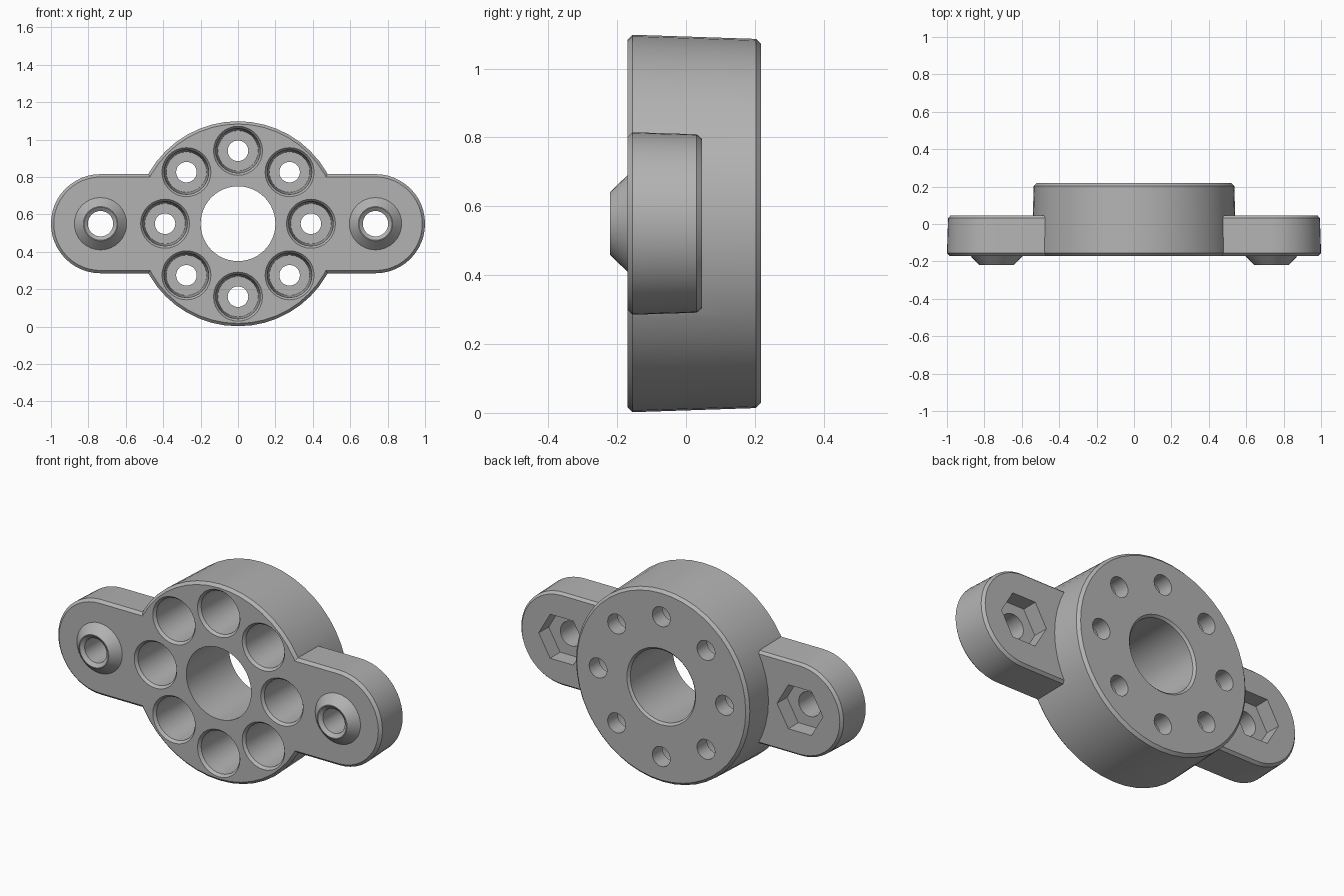
import bpy
import bmesh
from math import cos, sin, pi, radians
from mathutils import Matrix

if "Cube" in bpy.data.objects:
    bpy.data.objects.remove(bpy.data.objects["Cube"], do_unlink=True)

MID = 0.55        # height of the hub axis
FRONT, BACK, EAR_BACK = -0.17, 0.218, 0.046
EAR_X = 0.735

grey = bpy.data.materials.new("plain grey")
grey.use_nodes = True
colour = (0.45, 0.45, 0.45, 1)
grey.diffuse_color = colour
grey.node_tree.nodes["Principled BSDF"].inputs["Base Color"].default_value = colour


def turned(name, profile, x=0, z=MID, sides=48, half=0):
    """Capped solid from (radius, y) pairs; half stretches the ring into a slot."""
    bm = bmesh.new()
    if half:
        n = sides // 2
        ring = [(-pi / 2 + pi * i / n, half) for i in range(n + 1)]
        ring += [(pi / 2 + pi * i / n, -half) for i in range(n + 1)]
    else:
        ring = [(2 * pi * i / sides, 0) for i in range(sides)]
    loops = [[bm.verts.new((x + s + r * cos(a), y, z + r * sin(a))) for a, s in ring]
             for r, y in profile]
    for lo, hi in zip(loops, loops[1:]):
        for i in range(len(ring)):
            j = (i + 1) % len(ring)
            bm.faces.new((lo[i], lo[j], hi[j], hi[i]))
    bm.faces.new(loops[0])
    bm.faces.new(loops[-1])
    bmesh.ops.recalc_face_normals(bm, faces=bm.faces)
    mesh = bpy.data.meshes.new(name)
    bm.to_mesh(mesh)
    bm.free()
    mesh.materials.append(grey)
    obj = bpy.data.objects.new(name, mesh)
    bpy.context.collection.objects.link(obj)
    return obj


def combine(target, tool, operation):
    mod = target.modifiers.new(operation, "BOOLEAN")
    mod.operation, mod.solver, mod.object = operation, "EXACT", tool
    bpy.context.view_layer.objects.active = target
    bpy.ops.object.modifier_apply(modifier=mod.name)
    bpy.data.objects.remove(tool, do_unlink=True)


# Drafted hub with chamfered rims
body = turned("flange_body", [(0.533, FRONT), (0.548, FRONT + 0.015),
                              (0.536, BACK - 0.015), (0.521, BACK)], sides=48)

# Pair of rounded ears made as one slot-shaped plate
combine(body, turned("ears", [(0.25, FRONT), (0.265, FRONT + 0.015),
                              (0.259, EAR_BACK - 0.015), (0.246, EAR_BACK)],
                     half=EAR_X), "UNION")

# Main bore
combine(body, turned("main_bore", [(0.2, -0.3), (0.2, BACK - 0.012),
                                   (0.212, BACK), (0.212, 0.3)]), "DIFFERENCE")

# Ring of eight counterbored screw holes
for k in range(8):
    a = k * pi / 4
    combine(body, turned("screw_hole", [(0.131, -0.3), (0.131, FRONT), (0.119, FRONT + 0.015),
                                        (0.108, 0.13), (0.055, 0.13), (0.055, 0.3)],
                         0.39 * cos(a), MID + 0.39 * sin(a), 32), "DIFFERENCE")

# Conical bosses, through holes and hexagonal nut pockets on the ears
for x in (-EAR_X, EAR_X):
    combine(body, turned("boss", [(0.14, -0.1), (0.14, FRONT), (0.092, -0.22)], x, sides=32), "UNION")
    combine(body, turned("ear_hole", [(0.088, -0.3), (0.088, -0.22), (0.068, -0.205),
                                      (0.068, 0.3)], x, sides=32), "DIFFERENCE")
    combine(body, turned("nut_pocket", [(0.14, -0.04), (0.145, 0.2)], x, sides=6), "DIFFERENCE")

# Smooth curved walls, crisp chamfers
bpy.ops.object.select_all(action="DESELECT")
body.select_set(True)
bpy.context.view_layer.objects.active = body
bpy.ops.object.shade_smooth_by_angle(angle=radians(25))
